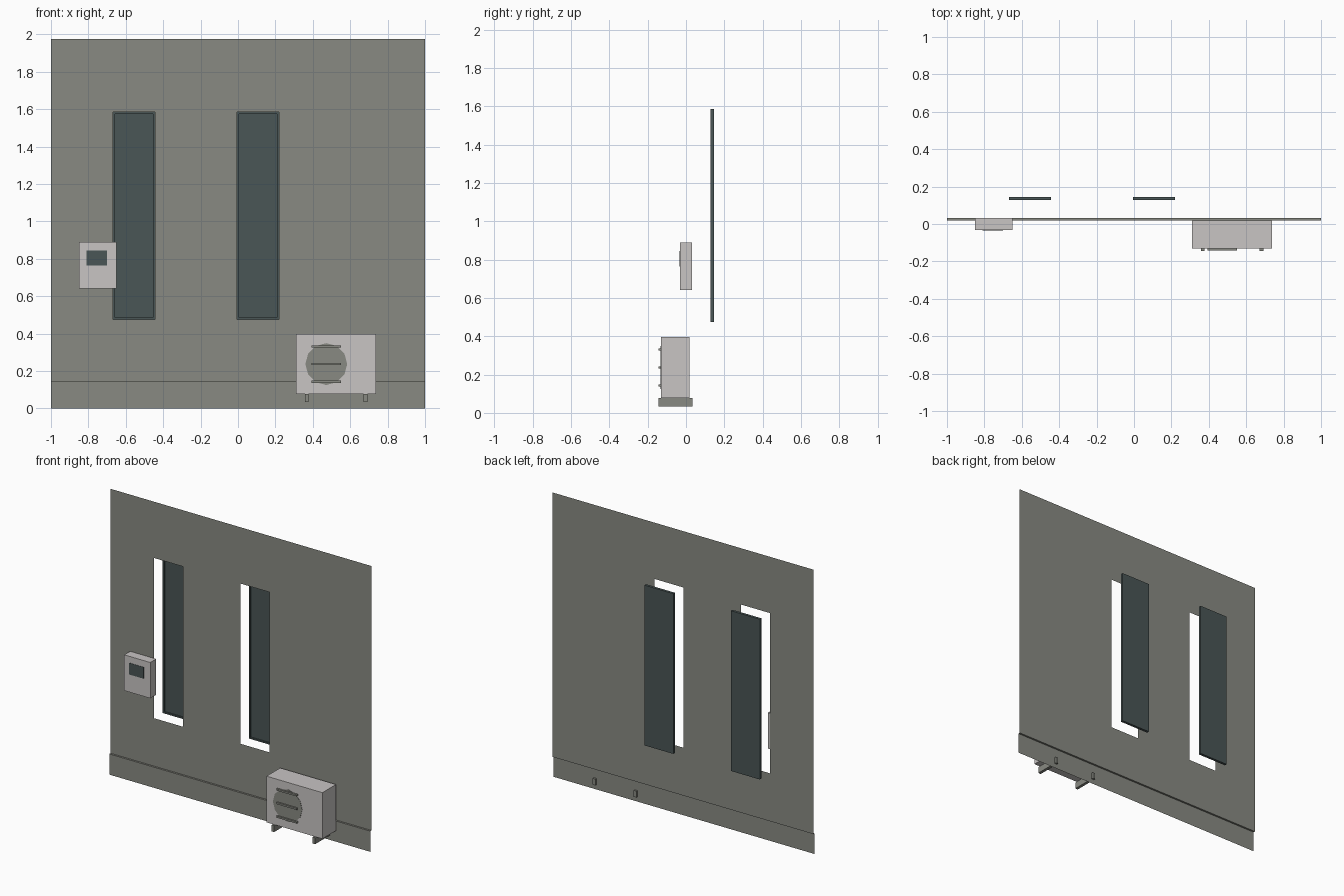
import bpy, bmesh, math
from mathutils import Matrix

if "Cube" in bpy.data.objects:
    bpy.data.objects.remove(bpy.data.objects["Cube"], do_unlink=True)


def material(name, rgb):
    m = bpy.data.materials.new(name)
    m.use_nodes = True
    colour = (*rgb, 1)
    m.diffuse_color = colour
    m.node_tree.nodes["Principled BSDF"].inputs["Base Color"].default_value = colour
    return m


GREY = material("warm grey", (0.25, 0.255, 0.225))
PALE = material("pale casing", (0.58, 0.555, 0.55))
GLASS = material("dark teal glass", (0.067, 0.092, 0.092))


def finish(name, bm, mat):
    mesh = bpy.data.meshes.new(name)
    bm.to_mesh(mesh)
    bm.free()
    mesh.materials.append(mat)
    ob = bpy.data.objects.new(name, mesh)
    bpy.context.collection.objects.link(ob)
    return ob


def box_mesh(x, y, z):
    """Box from (min, max) pairs."""
    bm = bmesh.new()
    bmesh.ops.create_cube(bm, size=1)
    for v in bm.verts:
        v.co = [r[0] if c < 0 else r[1] for c, r in zip(v.co, (x, y, z))]
    return bm


def box(name, x, y, z, mat):
    return finish(name, box_mesh(x, y, z), mat)


WALL_Y, PLINTH_Y, PLINTH_Z, TOP_Z = 0.033, 0.02, 0.143, 1.975
WINDOW_Z = (0.475, 1.585)
WINDOWS = {"right_window": (-0.667, -0.445), "left_window": (-0.005, 0.218)}

# Thin wall sheet with two window openings
bm = bmesh.new()
xs = [-1] + [x for pair in WINDOWS.values() for x in pair] + [1]
zs = [PLINTH_Z, *WINDOW_Z, TOP_Z]
for i in range(len(xs) - 1):
    for j in range(len(zs) - 1):
        if j == 1 and i % 2:
            continue
        corners = [(i, j), (i + 1, j), (i + 1, j + 1), (i, j + 1)]
        bm.faces.new([bm.verts.new((xs[a], WALL_Y, zs[b])) for a, b in corners])
bmesh.ops.remove_doubles(bm, verts=bm.verts, dist=0.0001)
finish("wall", bm, GREY)

# Projecting plinth with its ledge
bm = bmesh.new()
profile = [(PLINTH_Y, 0), (PLINTH_Y, PLINTH_Z), (WALL_Y, PLINTH_Z)]
rows = [[bm.verts.new((x, y, z)) for x in (-1, 1)] for y, z in profile]
for low, high in zip(rows, rows[1:]):
    bm.faces.new((low[0], low[1], high[1], high[0]))
finish("plinth", bm, GREY)

# Windows set behind the openings, with a recessed pane
for name, x in WINDOWS.items():
    bm = box_mesh(x, (0.127, 0.145), WINDOW_Z)
    bm.normal_update()
    front = min(bm.faces, key=lambda f: f.calc_center_median().y)
    bmesh.ops.inset_region(bm, faces=[front], thickness=0.014, depth=0)
    rim = list(front.edges)
    pane = bmesh.ops.extrude_discrete_faces(bm, faces=[front])["faces"][0]
    bmesh.ops.translate(bm, verts=pane.verts, vec=(0, 0.01, 0))
    finish(name, bm, GLASS)

# Meter box
box("meter_box", (-0.85, -0.65), (-0.032, 0.032), (0.642, 0.89), PALE)
box("meter_screen", (-0.81, -0.70), (-0.034, -0.031), (0.765, 0.845), GLASS)

# Outdoor cooling unit
box("cooling_unit", (0.31, 0.738), (-0.13, 0.019), (0.077, 0.397), PALE)
FAN_X, FAN_Z = 0.472, 0.237
bm = bmesh.new()
bmesh.ops.create_cone(bm, cap_ends=True, segments=12, radius1=0.112, radius2=0.112,
                      depth=0.004, matrix=Matrix.Translation((FAN_X, -0.13, FAN_Z))
                      @ Matrix.Rotation(math.pi / 2, 4, "X"))
finish("fan_disc", bm, GREY)
for n, dz in enumerate((-0.094, 0, 0.094)):
    z = FAN_Z + dz
    box(f"fan_bar_{n + 1}", (FAN_X - 0.078, FAN_X + 0.078), (-0.143, -0.13),
        (z - 0.006, z + 0.006), GREY)

# Support brackets
for side, x in (("right", 0.368), ("left", 0.682)):
    box(f"{side}_bracket", (x - 0.01, x + 0.01), (-0.144, 0.033), (0.033, 0.077), GREY)
